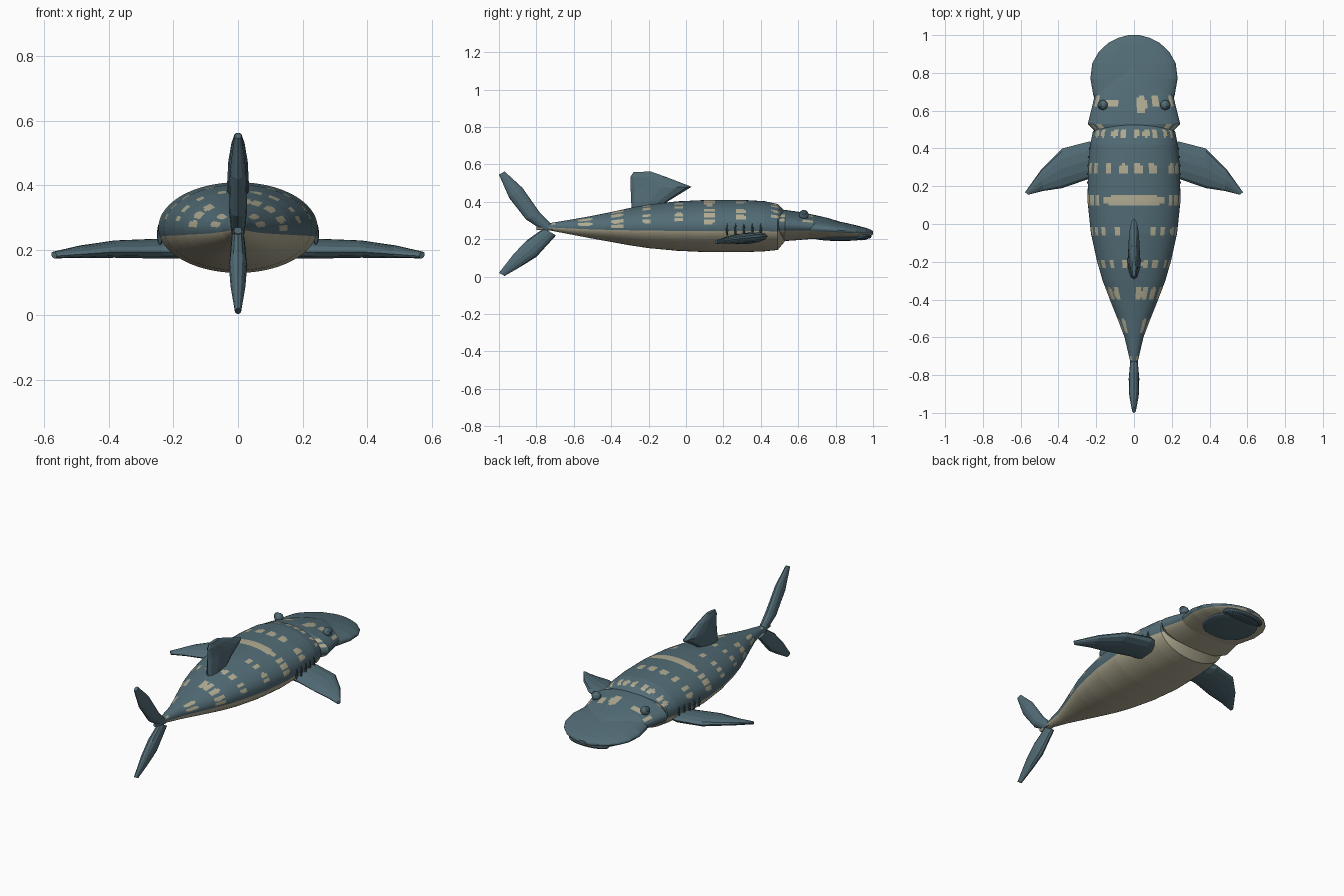
import bpy
import bmesh
from math import sin, cos, pi, degrees
from mathutils import Vector

cube = bpy.data.objects.get("Cube")
if cube:
    bpy.data.objects.remove(cube, do_unlink=True)


def material(name, rgb):
    mat = bpy.data.materials.new(name)
    mat.use_nodes = True
    mat.diffuse_color = (*rgb, 1)
    mat.node_tree.nodes["Principled BSDF"].inputs["Base Color"].default_value = (*rgb, 1)
    return mat


TEAL = material("slate teal", (.085, .15, .18))
CREAM = material("pale cream", (.44, .41, .29))
DARK = material("dark teal", (.045, .085, .105))


def finish(name, bm, mats):
    bmesh.ops.recalc_face_normals(bm, faces=bm.faces)
    mesh = bpy.data.meshes.new(name)
    bm.to_mesh(mesh)
    bm.free()
    for mat in mats:
        mesh.materials.append(mat)
    obj = bpy.data.objects.new(name, mesh)
    bpy.context.collection.objects.link(obj)
    return obj


def loft(name, rings, mats, pick=None):
    """Skin closed rings; pick(y, angle) gives the material index of a face."""
    bm = bmesh.new()
    rows = [[bm.verts.new(p) for p in ring] for ring in rings]
    n = len(rows[0])
    for a, b in zip(rows, rows[1:]):
        for i in range(n):
            j = (i + 1) % n
            face = bm.faces.new((a[i], a[j], b[j], b[i]))
            if pick:
                angle = (degrees(2 * pi * (i + .5) / n) + 180) % 360 - 180
                face.material_index = pick(face.calc_center_median().y, angle)
    for cap in (rows[0], rows[-1]):
        bm.faces.new(cap)
    return finish(name, bm, mats)


def section(stations, y):
    """Half width, bottom and top at y, interpolated along the stations."""
    for a, b in zip(stations, stations[1:]):
        if y <= b[0]:
            break
    f = (y - a[0]) / (b[0] - a[0])
    return [p + (q - p) * f for p, q in zip(a[1:], b[1:])]


def hull(name, stations, sides, step, pick):
    """Oval hull along y; angle zero is the top, positive towards +x."""
    rings = []
    ys = []
    for a, b in zip(stations, stations[1:]):
        count = max(1, round((b[0] - a[0]) / step))
        ys += [a[0] + (b[0] - a[0]) * k / count for k in range(count)]
    for y in ys + [stations[-1][0]]:
        w, low, high = section(stations, y)
        mid, h = (low + high) / 2, (high - low) / 2
        rings.append([(w * sin(t), y, mid + h * cos(t))
                      for t in (2 * pi * i / sides for i in range(sides))])
    return loft(name, rings, [TEAL, CREAM], pick)


# Spot rows: y, half length, half angle, angles from the top of the back
SPOTS = [
    (.48, .02, 4, (-62, -48, -28, -15, 3, 17, 30, 48, 64)),
    (.29, .028, 5, (-72, -56, -34, -13, 5, 24, 55, 70)),
    (.125, .028, 5, (-80, -66, -52, 52, 66, 80)),
    (.125, .026, 40, (0,)),
    (-.04, .026, 4, (-76, -60, -46, -24, 25, 40, 62, 76)),
    (-.21, .024, 5, (-75, -58, -38, -15, 18, 36, 60, 76)),
    (-.37, .035, 7, (-80, -60, -40, 10, 24, 45, 70, 88)),
    (-.54, .036, 10, (-72, -42, 42, 72)),
    (-.71, .014, 14, (-45, 45)),
]
HEAD_SPOTS = [
    (.64, .02, 11, (-34,)),
    (.63, .045, 7, (10,)),
    (.65, .03, 6, (-66, 32, 66)),
    (.51, .02, 6, (-68, -50, 50, 68)),
]


def spotted(rows, border):
    def pick(y, angle):
        if abs(angle) > border:
            return 1
        for row, length, width, places in rows:
            for place in places:
                # rounded-corner patch
                u, v = abs(y - row) / length, abs(angle - place) / width
                if u ** 4 + v ** 4 < 1:
                    return 1
        return 0
    return pick


# Body: y, half width, bottom, top
BODY = [
    (-.80, .012, .25, .272), (-.72, .022, .245, .287), (-.60, .05, .222, .307),
    (-.50, .088, .203, .325), (-.40, .128, .185, .345), (-.30, .166, .167, .367),
    (-.20, .195, .152, .385), (-.05, .228, .138, .402), (.12, .246, .13, .41),
    (.30, .243, .13, .41), (.42, .232, .135, .403), (.49, .218, .142, .388),
    (.53, .17, .19, .35),
]
hull("body", BODY, 96, .011, spotted(SPOTS, 101))

# Head collar and flat wide snout
HEAD = [
    (.49, .205, .195, .352), (.53, .245, .19, .356), (.60, .227, .195, .347),
    (.68, .208, .202, .331), (.76, .15, .212, .313), (.84, .02, .235, .288),
]
hull("head", HEAD, 96, .011, spotted(HEAD_SPOTS, 110))
SNOUT = [
    (.58, .17, .205, .30), (.68, .215, .2, .316), (.77, .231, .2, .303),
    (.85, .221, .203, .288), (.91, .188, .207, .274), (.96, .135, .213, .261),
    (.985, .085, .218, .252), (1, .03, .225, .243),
]
hull("snout", SNOUT, 48, .05, spotted([], 104))


def ball(name, at, scale, mat, segments=20):
    bm = bmesh.new()
    bmesh.ops.create_uvsphere(bm, u_segments=segments, v_segments=10, radius=1)
    for v in bm.verts:
        v.co = Vector(a * b for a, b in zip(v.co, scale)) + Vector(at)
    return finish(name, bm, [mat])


# Lower jaw and raised lip round the mouth
ball("lower_jaw", (0, .825, .209), (.155, .15, .019), TEAL, 28)
lip = []
for i in range(28):
    a = 2 * pi * i / 28
    centre = Vector((.12 * cos(a), .935 + .045 * sin(a), .215))
    out = Vector((cos(a), sin(a), 0))
    lip.append([centre + .012 * (out * cos(b) + Vector((0, 0, sin(b))))
                for b in (pi * k / 4 for k in range(8))])
loft("mouth_lip", lip + [lip[0]], [TEAL])
ball("mouth_opening", (0, .935, .208), (.115, .042, .014), DARK)


# Fins: each station is leading point, trailing point, half thickness
def fin(name, stations, normal):
    rings = []
    for lead, trail, thick in stations:
        lead, trail = Vector(lead), Vector(trail)
        mid, chord = (lead + trail) / 2, (lead - trail) / 2
        rings.append([mid + chord * cos(t) + Vector(normal) * thick * sin(t)
                      for t in (pi * k / 6 for k in range(12))])
    return loft(name, rings, [TEAL])


def upright(name, stations):
    fin(name, [((0, *lead), (0, *trail), thick) for lead, trail, thick in stations],
        (1, 0, 0))


upright("dorsal_fin", [
    ((-.13, .36), (-.29, .34), .032), ((-.10, .40), (-.293, .40), .034),
    ((.03, .48), (-.296, .47), .03), ((-.10, .53), (-.296, .535), .02),
    ((-.19, .562), (-.28, .558), .01)])
upright("upper_tail_fin", [
    ((-.69, .25), (-.77, .25), .02), ((-.78, .34), (-.855, .305), .028),
    ((-.875, .475), (-.945, .42), .025), ((-.97, .562), (-1, .545), .011)])
upright("lower_tail_fin", [
    ((-.695, .22), (-.76, .258), .02), ((-.80, .105), (-.85, .195), .028),
    ((-.88, .055), (-.92, .122), .023), ((-.97, .003), (-1, .02), .01)])

for side, label in ((1, "left"), (-1, "right")):
    pectoral = [
        ((.18, .42, .215), (.18, .25, .195), .03),
        ((.235, .437, .215), (.235, .24, .195), .03),
        ((.38, .40, .212), (.38, .19, .195), .026),
        ((.49, .29, .203), (.48, .175, .188), .018),
        ((.577, .168, .188), (.56, .155, .182), .01)]
    fin(label + "_pectoral_fin",
        [((side * a[0], *a[1:]), (side * b[0], *b[1:]), t) for a, b, t in pectoral],
        (0, 0, 1))
    # Eye with a dark pupil
    ball(label + "_eye", (side * .165, .63, .33), (.026, .026, .026), TEAL)
    ball(label + "_pupil", (side * .175, .63, .338), (.019, .019, .019), DARK)
    # Gill slits
    for k in range(5):
        y = .22 + .045 * k
        ball(f"{label}_gill_{k + 1}", (side * (section(BODY, y)[0] - .003), y, .25),
             (.009, .006, .034), DARK, 8)
